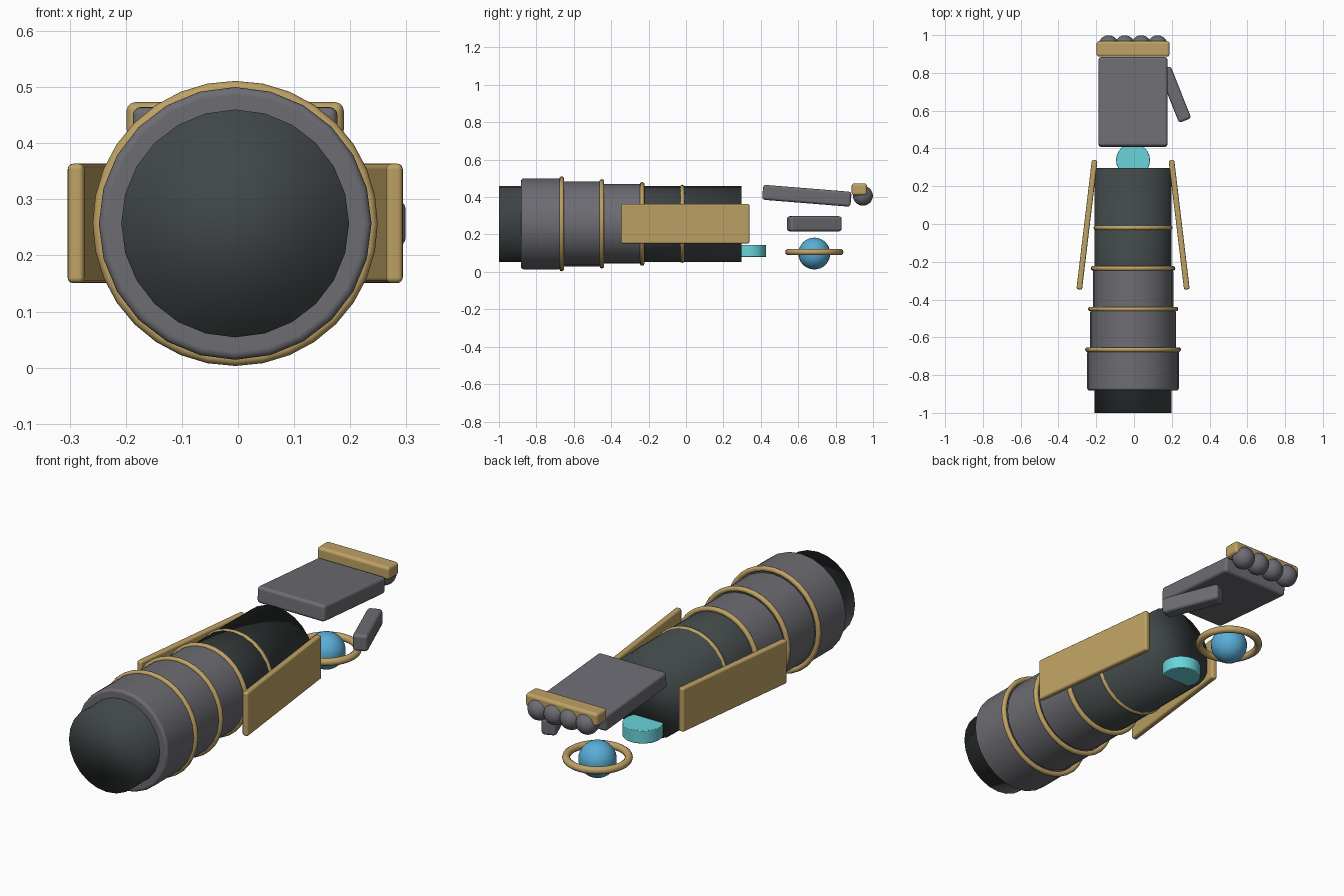
import bpy
import math

default = bpy.data.objects.get("Cube")
if default:
    bpy.data.objects.remove(default, do_unlink=True)

CX = -0.005          # centre line of the arm
AXIS_Z = 0.257       # height of the forearm axis


def material(name, rgb):
    m = bpy.data.materials.new(name)
    m.diffuse_color = (*rgb, 1)
    m.use_nodes = True
    bsdf = m.node_tree.nodes["Principled BSDF"]
    bsdf.inputs["Base Color"].default_value = (*rgb, 1)
    bsdf.inputs["Roughness"].default_value = 0.6
    return m


DARK = material("dark core", (0.052, 0.062, 0.062))
GREY = material("grey plate", (0.15, 0.15, 0.17))
GOLD = material("gold trim", (0.52, 0.36, 0.13))
CYAN = material("cyan glow", (0.14, 0.66, 0.70))
BLUE = material("blue orb", (0.10, 0.42, 0.68))


def finish(name, mat, bevel=0):
    ob = bpy.context.object
    ob.name = name
    ob.data.materials.append(mat)
    bpy.ops.object.shade_smooth()
    if bevel:
        mod = ob.modifiers.new("Bevel", "BEVEL")
        mod.width = bevel
        mod.segments = 3
        mod.limit_method = "ANGLE"
        mod.harden_normals = True
    return ob


def box(name, mat, loc, size, rot=(0, 0, 0), bevel=0.012):
    bpy.ops.mesh.primitive_cube_add(size=1, location=loc, rotation=rot)
    bpy.context.object.scale = size
    bpy.ops.object.transform_apply(location=False, rotation=False, scale=True)
    return finish(name, mat, bevel)


def tube(name, mat, radius, y0, y1, bevel=0):
    bpy.ops.mesh.primitive_cylinder_add(
        vertices=24, radius=radius, depth=y1 - y0,
        location=(CX, (y0 + y1) / 2, AXIS_Z), rotation=(math.pi / 2, 0, 0))
    return finish(name, mat, bevel)


def ball(name, mat, radius, loc):
    bpy.ops.mesh.primitive_uv_sphere_add(
        segments=24, ring_count=16, radius=radius, location=loc)
    return finish(name, mat)


def ring(name, mat, outer, minor, loc, rot=(0, 0, 0)):
    bpy.ops.mesh.primitive_torus_add(
        major_radius=outer - minor, minor_radius=minor, major_segments=32,
        minor_segments=10, location=loc, rotation=rot)
    return finish(name, mat)


# Forearm: dark core, stepped sleeves and gold bands
tube("forearm_core", DARK, 0.203, -1.0, 0.297)
STEP = 0.215
for i, radius in enumerate((0.243, 0.227, 0.213)):
    start = -0.882 + i * STEP
    tube(f"sleeve_{i + 1}", GREY, radius, start, start + STEP, 0.014)
for i in range(4):
    ring(f"band_{i + 1}", GOLD, 0.254 - 0.015 * i, 0.0125,
         (CX, -0.665 + i * STEP, AXIS_Z), (math.pi / 2, 0, 0))

# Flared side panels
for side, label in ((1, "left"), (-1, "right")):
    box(f"{label}_panel", GOLD, (CX + side * 0.244, -0.004, AXIS_Z),
        (0.03, 0.69, 0.213), (0, 0, side * 0.119), 0.01)

# Hand: palm slab, knuckle bar, knuckles and thumb
box("palm", GREY, (CX, 0.646, 0.407), (0.365, 0.474, 0.08),
    (-0.08, 0, 0), 0.015)
box("knuckle_bar", GOLD, (CX, 0.927, 0.441), (0.387, 0.083, 0.064), bevel=0.015)
for i in range(4):
    ball(f"knuckle_{i + 1}", GREY, 0.053, (CX + (i - 1.5) * 0.0865, 0.946, 0.407))
box("thumb", GREY, (0.216, 0.686, 0.257), (0.07, 0.297, 0.081),
    (0, 0, 0.38), 0.015)

# Glowing disc under the wrist
bpy.ops.mesh.primitive_cylinder_add(
    vertices=24, radius=0.09, depth=0.065, location=(CX, 0.338, 0.112))
finish("wrist_disc", CYAN, 0.004)

# Ringed orb below the palm
ball("orb", BLUE, 0.085, (CX, 0.686, 0.098))
ring("orb_ring", GOLD, 0.156, 0.0175, (CX, 0.686, 0.106))
